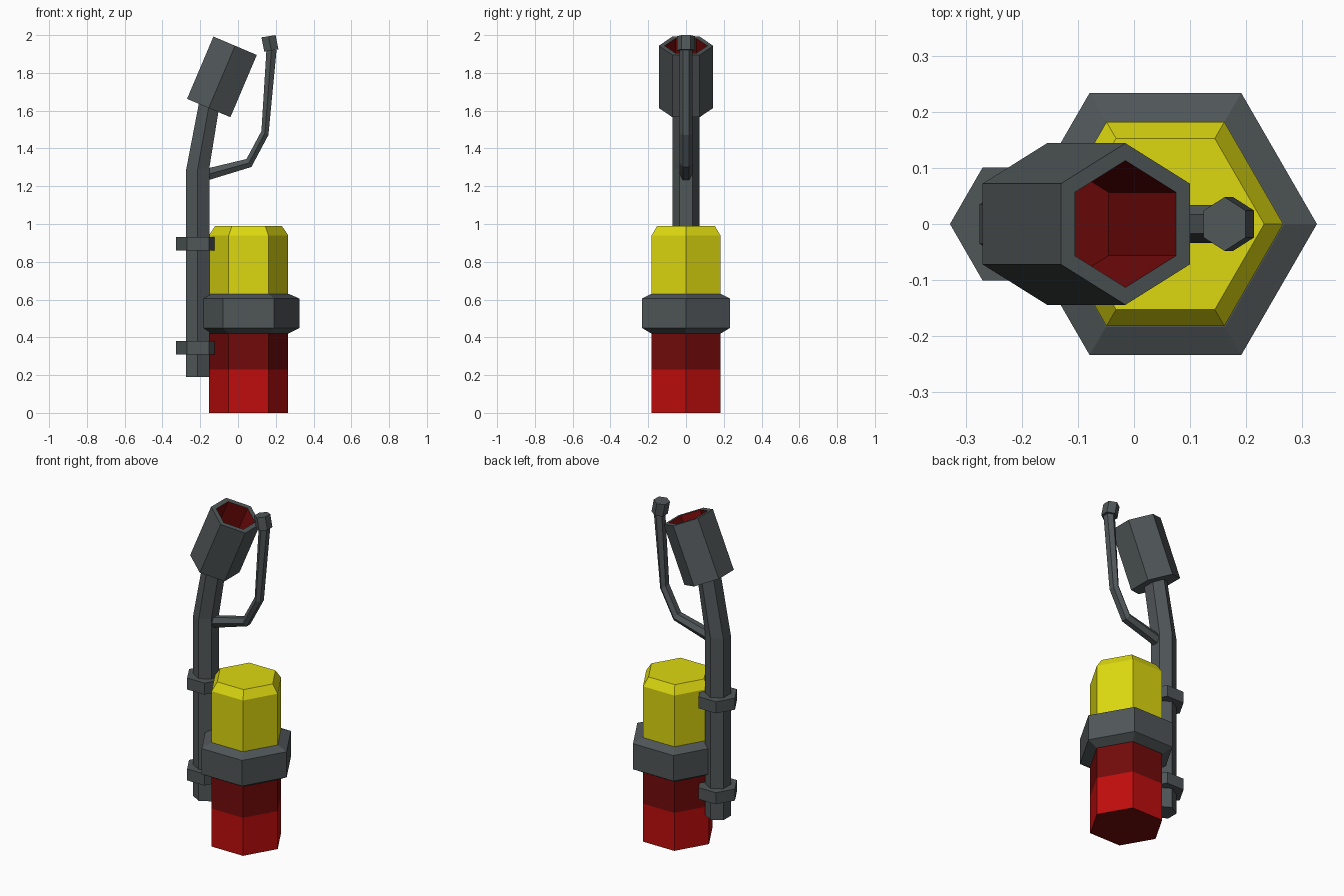
import bpy, bmesh, math
from mathutils import Vector

if "Cube" in bpy.data.objects:
    bpy.data.objects.remove(bpy.data.objects["Cube"])


def material(name, rgb):
    m = bpy.data.materials.new(name)
    m.diffuse_color = (*rgb, 1)
    m.use_nodes = True
    m.node_tree.nodes["Principled BSDF"].inputs["Base Color"].default_value = m.diffuse_color
    return m


GREY = material("dark grey", (0.08, 0.093, 0.097))
RED = material("red", (0.52, 0.004, 0.004))
DARK_RED = material("dark red", (0.17, 0.003, 0.003))
YELLOW = material("yellow", (0.72, 0.69, 0.005))


def flat_ring(cx, r, z):
    """Horizontal hexagon with corners pointing along x."""
    return [Vector((cx + r * math.cos(math.radians(60 * i)),
                    r * math.sin(math.radians(60 * i)), z)) for i in range(6)]


def edge_ring(a, b, r):
    """Hexagon whose flat sides pass through a and b (x, z), corners at y = +-r."""
    a, b = Vector((a[0], 0, a[1])), Vector((b[0], 0, b[1]))
    m, h = (a + b) / 2, (b - a) / 2
    return [m + h * s + Vector((0, y * r, 0)) for s, y in
            ((1, -.5), (1, .5), (0, 1), (-1, .5), (-1, -.5), (0, -1))]


def loft(name, rings, mats, band=None, caps=(0, 0)):
    """Skin the rings; band gives a material index for each strip."""
    bm = bmesh.new()
    vs = [[bm.verts.new(p) for p in r] for r in rings]
    for k in range(len(vs) - 1):
        for i in range(6):
            j = (i + 1) % 6
            f = bm.faces.new((vs[k][i], vs[k][j], vs[k + 1][j], vs[k + 1][i]))
            f.material_index = band[k] if band else 0
    bm.faces.new(vs[0][::-1]).material_index = caps[0]
    bm.faces.new(vs[-1]).material_index = caps[1]
    bmesh.ops.recalc_face_normals(bm, faces=bm.faces[:])
    me = bpy.data.meshes.new(name)
    bm.to_mesh(me)
    bm.free()
    for m in mats:
        me.materials.append(m)
    ob = bpy.data.objects.new(name, me)
    bpy.context.collection.objects.link(ob)
    return ob


CX = 0.056  # tank axis
PX = -0.212  # pipe axis

# Tank: two-tone red base, grey collar, yellow cap
loft("red_tank", [flat_ring(CX, 0.21, z) for z in (0, 0.23, 0.44)],
     [RED, DARK_RED], band=[0, 1], caps=(1, 1))
loft("collar", [flat_ring(CX, r, z) for r, z in
                ((0.212, 0.42), (0.27, 0.45), (0.27, 0.605), (0.212, 0.63))], [GREY])
loft("yellow_cap", [flat_ring(CX, r, z) for r, z in
                    ((0.21, 0.60), (0.21, 0.94), (0.176, 0.99))], [YELLOW])

# Bent pipe behind the tank, with two clamps
loft("pipe", [edge_ring((-0.275, 0.19), (-0.152, 0.19), 0.071),
              edge_ring((-0.275, 1.285), (-0.152, 1.295), 0.071),
              edge_ring((-0.203, 1.66), (-0.098, 1.63), 0.071)], [GREY])
for label, z in (("lower", 0.31), ("upper", 0.86)):
    loft(label + "_clamp", [flat_ring(PX, 0.116, z), flat_ring(PX, 0.116, z + 0.07)], [GREY])

# Hollow nozzle head, dark red inside
axis = Vector((0.39, 0, 0.92)).normalized()
side = Vector((axis.z, 0, -axis.x))
base = Vector((-0.155, 0, 1.614))


def head_ring(t, r):
    c, h = base + axis * t, side * r * math.cos(math.pi / 6)
    a, b = c - h, c + h
    return edge_ring((a.x, a.z), (b.x, b.z), r)


loft("nozzle_head", [head_ring(0, 0.144), head_ring(0.358, 0.144),
                     head_ring(0.358, 0.113), head_ring(0.05, 0.113)],
     [GREY, DARK_RED], band=[0, 0, 1], caps=(0, 1))

# Thin bent igniter arm and its tip
loft("igniter_arm", [edge_ring((-0.18, 1.29), (-0.18, 1.225), 0.034),
                     edge_ring((0.045, 1.344), (0.071, 1.302), 0.034),
                     edge_ring((0.124, 1.492), (0.161, 1.471), 0.034),
                     edge_ring((0.151, 1.93), (0.204, 1.92), 0.034)], [GREY])
loft("igniter_tip", [edge_ring((0.139, 1.912), (0.214, 1.925), 0.048),
                     edge_ring((0.124, 1.988), (0.199, 2.0), 0.048)], [GREY])
